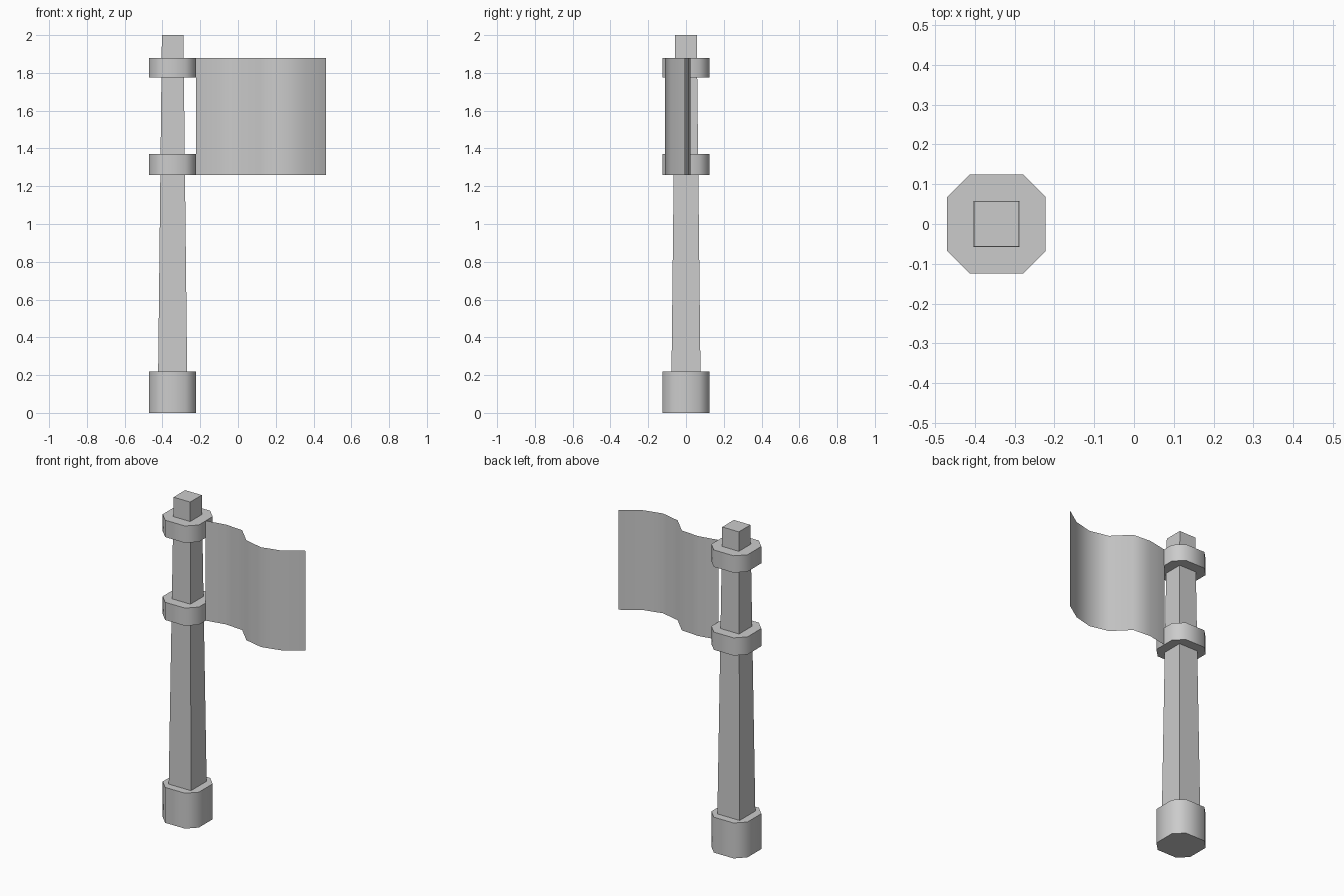
import bpy
import math

if "Cube" in bpy.data.objects:
    bpy.data.objects.remove(bpy.data.objects["Cube"])

POLE_X = -0.346


def make_object(name, verts, faces, smooth_angle=None):
    mesh = bpy.data.meshes.new(name)
    mesh.from_pydata(verts, [], faces)
    mesh.update()
    obj = bpy.data.objects.new(name, mesh)
    bpy.context.collection.objects.link(obj)
    if smooth_angle is not None:
        bpy.ops.object.select_all(action='DESELECT')
        obj.select_set(True)
        bpy.context.view_layer.objects.active = obj
        bpy.ops.object.shade_smooth_by_angle(angle=math.radians(smooth_angle))
    return obj


def prism(name, bottom, top, z0, z1, smooth_angle=None):
    """Closed solid between two matching outlines around the pole axis."""
    n = len(bottom)
    verts = [(POLE_X + x, y, z0) for x, y in bottom]
    verts += [(POLE_X + x, y, z1) for x, y in top]
    faces = [(i, (i + 1) % n, n + (i + 1) % n, n + i) for i in range(n)]
    faces += [tuple(reversed(range(n))), tuple(range(n, 2 * n))]
    return make_object(name, verts, faces, smooth_angle)


def square(h):
    return [(-h, -h), (h, -h), (h, h), (-h, h)]


# Chamfered square outline shared by the base and both rings
A, B = 0.124, 0.068
octagon = [(-B, -A), (B, -A), (A, -B), (A, B), (B, A), (-B, A), (-A, B), (-A, -B)]

# Tapered square pole
prism("pole", square(0.078), square(0.057), 0.1, 2.0)

# Base block and the two rings that hold the flag
for name, z0, z1 in (("base", 0.0, 0.22),
                     ("lower_ring", 1.26, 1.37),
                     ("upper_ring", 1.775, 1.88)):
    prism(name, octagon, octagon, z0, z1, 50)

# Waving flag: single sheet swept up from a wavy profile
wave = [(-0.223, 0.0), (-0.10, 0.024), (0.018, 0.015), (0.115, -0.082),
        (0.235, -0.11), (0.355, -0.08), (0.467, -0.005)]
n = len(wave)
verts = [(x, y, z) for z in (1.26, 1.88) for x, y in wave]
faces = [(i, i + 1, n + i + 1, n + i) for i in range(n - 1)]
make_object("flag", verts, faces, 80)
